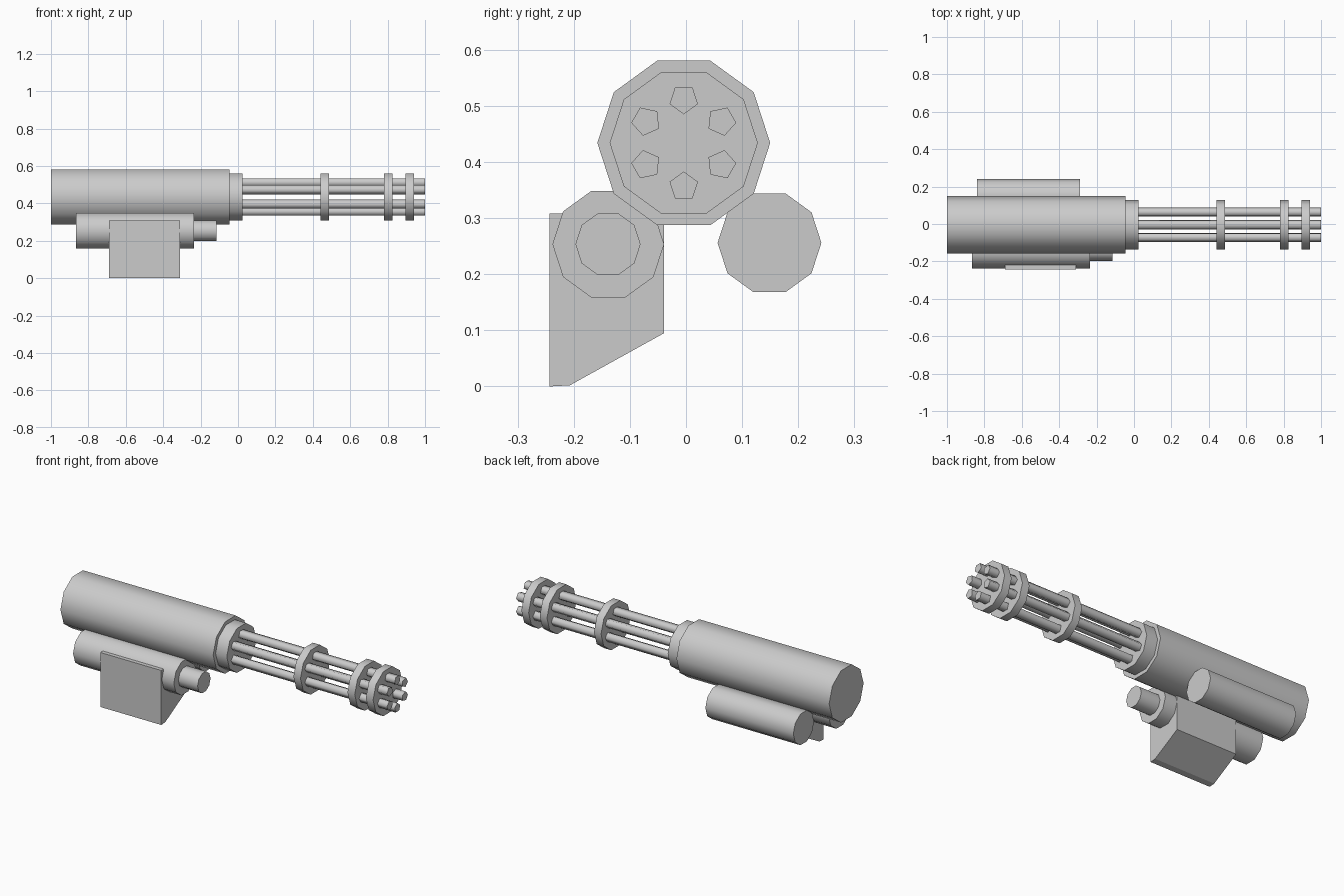
import bpy, bmesh, math
from mathutils import Matrix, Vector

if "Cube" in bpy.data.objects:
    bpy.data.objects.remove(bpy.data.objects["Cube"])

gray = bpy.data.materials.new("plain_gray")
gray.diffuse_color = (0.6, 0.6, 0.6, 1)
gray.use_nodes = True
gray.node_tree.nodes["Principled BSDF"].inputs["Base Color"].default_value = gray.diffuse_color


def finish(name, bm, smooth_angle=None):
    bmesh.ops.recalc_face_normals(bm, faces=bm.faces)
    mesh = bpy.data.meshes.new(name)
    bm.to_mesh(mesh)
    bm.free()
    mesh.materials.append(gray)
    ob = bpy.data.objects.new(name, mesh)
    bpy.context.collection.objects.link(ob)
    if smooth_angle:
        bpy.ops.object.select_all(action='DESELECT')
        ob.select_set(True)
        bpy.context.view_layer.objects.active = ob
        bpy.ops.object.shade_smooth_by_angle(angle=math.radians(smooth_angle))
    return ob


def prism(name, x0, x1, profile, smooth_angle=None):
    """Extrude a (y, z) profile along x."""
    bm = bmesh.new()
    face = bm.faces.new([bm.verts.new((x0, y, z)) for y, z in profile])
    ext = bmesh.ops.extrude_face_region(bm, geom=[face])
    verts = [v for v in ext["geom"] if isinstance(v, bmesh.types.BMVert)]
    bmesh.ops.translate(bm, verts=verts, vec=(x1 - x0, 0, 0))
    return finish(name, bm, smooth_angle)


def tube(name, x0, x1, y, z, r, sides=10, turn=0.0):
    """Closed cylinder along x with smooth sides and sharp ends."""
    angles = [turn + math.tau * i / sides for i in range(sides)]
    pts = [(y + r * math.cos(a), z + r * math.sin(a)) for a in angles]
    return prism(name, x0, x1, pts, 80)


# Main housing, collar and barrel clamps share one axis
AY, AZ = -0.004, 0.434
tube("main_housing", -1.0, -0.045, AY, AZ, 0.154)
tube("front_collar", -0.045, 0.025, AY, AZ, 0.132)
for i, (x0, x1) in enumerate([(0.442, 0.486), (0.78, 0.825), (0.895, 0.94)]):
    tube(f"barrel_clamp_{i + 1}", x0, x1, AY, AZ, 0.132)

# Six five-sided barrels, each with a corner pointing at the axis
for i in range(6):
    a = math.pi / 2 + i * math.tau / 6
    tube(f"barrel_{i + 1}", 0.02, 1.0, AY + 0.0775 * math.cos(a),
         AZ + 0.0775 * math.sin(a), 0.0265, 5, a + math.pi)

# Side cylinders slung below the housing
tube("front_cylinder", -0.865, -0.235, -0.1385, 0.2535, 0.0995)
tube("front_cylinder_nozzle", -0.24, -0.115, -0.139, 0.2535, 0.058)
tube("rear_cylinder", -0.84, -0.29, 0.1488, 0.256, 0.0925)

# Ammunition box with a slanted underside
prism("ammo_box", -0.69, -0.31, [(-0.243, 0.308), (-0.243, 0.0), (-0.207, 0.002),
                                 (-0.039, 0.095), (-0.039, 0.308)])
